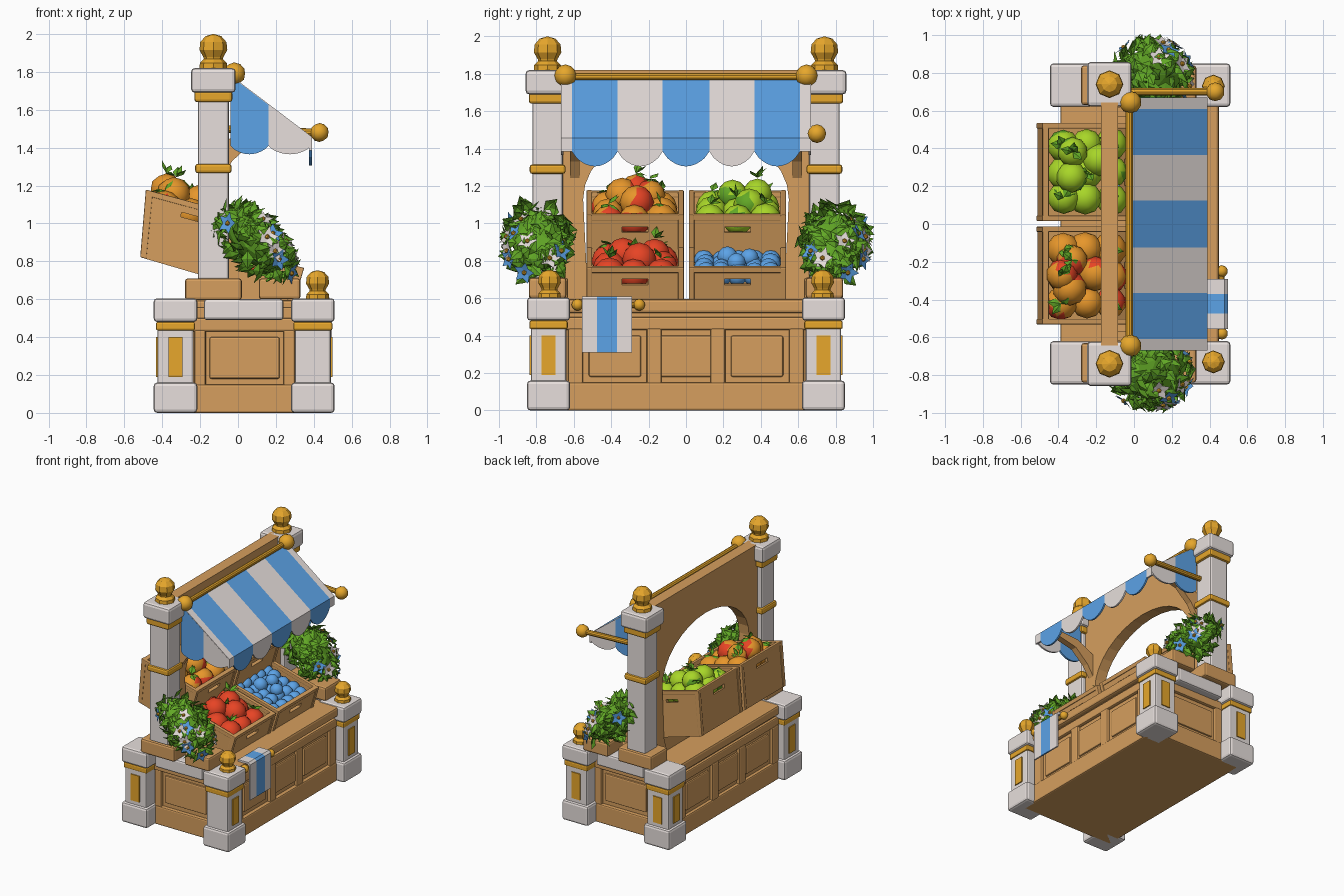
import bpy, bmesh, math, random
from mathutils import Vector, Matrix

if "Cube" in bpy.data.objects:
    bpy.data.objects.remove(bpy.data.objects["Cube"])
random.seed(4)

def material(name, r, g, b):
    m = bpy.data.materials.new(name)
    m.diffuse_color = [((c / 255 + .055) / 1.055) ** 2.4 for c in (r, g, b)] + [1]
    m.use_nodes = True
    m.node_tree.nodes["Principled BSDF"].inputs["Base Color"].default_value = m.diffuse_color
    return m
WOOD = material("wood", 214, 159, 94)
WHITE = material("white_stone", 232, 224, 221)
GOLD = material("gold", 232, 168, 44)
BLUE = material("blue", 95, 168, 238)
RED = material("red", 238, 70, 38)
ORANGE = material("orange", 245, 160, 46)
LIME = material("lime", 168, 214, 40)
LEAF = material("leaf_green", 98, 168, 38)

def finish(name, bm, mats, smooth=False, fix=True):
    if fix:
        bmesh.ops.recalc_face_normals(bm, faces=bm.faces[:])
    me = bpy.data.meshes.new(name)
    for f in bm.faces:
        f.smooth = smooth
    bm.to_mesh(me)
    bm.free()
    for m in mats if isinstance(mats, (list, tuple)) else [mats]:
        me.materials.append(m)
    ob = bpy.data.objects.new(name, me)
    bpy.context.collection.objects.link(ob)
    return ob

def prism(name, pts, axis, a, b, mat, bevel=0.0):
    """Outline pts extruded along axis from a to b."""
    place = {'x': lambda p, t: (t, p[0], p[1]), 'y': lambda p, t: (p[0], t, p[1])}[axis]
    bm = bmesh.new()
    lo, hi = ([bm.verts.new(place(p, t)) for p in pts] for t in (a, b))
    bm.faces.new(lo)
    bm.faces.new(hi[::-1])
    for i in range(len(pts)):
        j = (i + 1) % len(pts)
        bm.faces.new((lo[i], hi[i], hi[j], lo[j]))
    bmesh.ops.recalc_face_normals(bm, faces=bm.faces[:])
    if bevel:
        bmesh.ops.bevel(bm, geom=bm.edges[:], offset=bevel, segments=2, profile=.5, affect='EDGES')
    return finish(name, bm, mat)

def box(name, x0, x1, y0, y1, z0, z1, mat, bevel=0.01):
    return prism(name, [(x0, z0), (x1, z0), (x1, z1), (x0, z1)], 'y', min(y0, y1), max(y0, y1), mat, bevel)

def block(name, cx, cy, h, z0, z1, mat, bevel=0.01):
    return box(name, cx - h, cx + h, cy - h, cy + h, z0, z1, mat, bevel)

def ball(name, c, r, mat, sub=2, two_tone=None):
    bm = bmesh.new()
    bmesh.ops.create_icosphere(bm, subdivisions=sub, radius=r, matrix=Matrix.Translation(c))
    if two_tone is not None:  # blush on one lower side
        d = Vector((random.uniform(-1, 1), random.uniform(-1, 1), random.uniform(-1, .2))).normalized()
        for f in bm.faces:
            f.material_index = int((f.calc_center_median() - Vector(c)).normalized().dot(d) > two_tone)
    return finish(name, bm, mat, sub > 1)

def rod(name, p, q, r, mat):
    p, q = Vector(p), Vector(q)
    bm = bmesh.new()
    rot = (q - p).to_track_quat('Z', 'Y').to_matrix().to_4x4()
    bmesh.ops.create_cone(bm, cap_ends=True, segments=10, radius1=r, radius2=r, depth=(q - p).length,
                          matrix=Matrix.Translation((p + q) / 2) @ rot)
    return finish(name, bm, mat)

def finial(name, x, y, z, s):
    bm = bmesh.new()
    prof = [(.07, 0), (.068, .03), (.048, .05), (.05, .06), (.07, .095), (.066, .135), (.04, .165), (.005, .175)]
    rings = [[bm.verts.new((x + r * s * math.cos(k * math.pi / 4), y + r * s * math.sin(k * math.pi / 4), z + h * s))
              for k in range(8)] for r, h in prof]
    for a, b in zip(rings, rings[1:]):
        for k in range(8):
            bm.faces.new((a[k], a[k - 1], b[k - 1], b[k]))
    bm.faces.new(rings[0])
    bm.faces.new(rings[-1])
    return finish(name, bm, GOLD)

# counter body, plinth and worktop
box("counter_core", -.36, .41, -.71, .71, .01, .56, WOOD)
box("counter_plinth", -.385, .44, -.74, .74, 0, .15, WOOD)
box("counter_rail", -.38, .435, -.735, .735, .43, .5, WOOD)
box("worktop", -.39, .45, -.66, .66, .52, .595, WOOD, .015)
for sx, x in ((-1, -.36), (1, .41)):
    for y in (-.59, -.17, .17, .59):
        box("panel_stile", x - .025, x + .025, y - .04, y + .04, .14, .44, WOOD)
    for y in (-.38, 0, .38):
        box("raised_panel", x - .012, x + .012, y - .14, y + .14, .18, .4, WOOD)

for s in (-1, 1):
    # side panels and stone sill
    for x in (-.2, .27):
        box("side_stile", x - .03, x + .03, s * .69, s * .735, .14, .44, WOOD)
    box("side_raised_panel", -.15, .22, s * .7, s * .722, .18, .4, WOOD)
    box("stone_sill", -.18, .24, s * .64, s * .8, .49, .6, WHITE, .015)
    # corner posts
    for x in (-.33, .395):
        y = s * .735
        block("post_base", x, y, .115, 0, .16, WHITE, .018)
        block("post_shaft", x, y, .095, .14, .48, WHITE, .012)
        block("post_ring", x, y, .103, .435, .48, GOLD, .01)
        block("post_cap", x, y, .115, .48, .605, WHITE, .018)
        o = math.copysign(.099, x)
        box("gold_panel", x + o - .004, x + o + .004, y - .038, y + .038, .19, .4, GOLD, 0)
        if x < 0 or s > 0:
            box("gold_panel", x - .038, x + .038, y + s * .095, y + s * .103, .19, .4, GOLD, 0)
    finial("post_finial", .42, s * .73, .6, .87)
    # tall pillars
    x, y = -.13, s * .74
    box("pillar_foot", -.28, .02, s * .63, s * .84, .595, .71, WOOD, .015)
    block("pillar_shaft", x, y, .082, .7, 1.7, WHITE, .014)
    block("pillar_ring", x, y, .096, 1.265, 1.315, GOLD, .014)
    block("pillar_collar", x, y, .1, 1.64, 1.7, GOLD, .014)
    block("pillar_cap", x, y, .118, 1.69, 1.82, WHITE, .02)
    finial("pillar_finial", x, y, 1.815, 1.05)
    # awning brace
    prism("awning_brace", [(-.1, 1.22), (-.03, 1.33), (.08, 1.43), (.3, 1.48), (.3, 1.52), (.06, 1.5), (-.1, 1.42)],
          'y', s * .57, s * .62, WOOD)
    ball("ridge_ball", (-.02, s * .645, 1.79), .06, GOLD)
    box("planter", .11, .33, s * .64, s * .84, .6, .71, WOOD, .015)

# arched back board
arc = [(.55 * math.cos(t * math.pi / 16), 1.13 + .39 * math.sin(t * math.pi / 16)) for t in range(17)]
prism("arch_board", [(-.67, .59), (-.67, 1.82), (.67, 1.82), (.67, .59), (.49, .59), (.53, .72)] + arc
      + [(-.53, .72), (-.49, .59)], 'x', -.175, -.085, WOOD)
rod("ridge_rod", (-.025, -.64, 1.785), (-.025, .64, 1.785), .02, GOLD)
rod("awning_side_rod", (-.1, .7, 1.5), (.42, .7, 1.48), .02, GOLD)
ball("awning_rod_ball", (.43, .7, 1.48), .05, GOLD)

# striped awning with scalloped valance
def slope(x):
    return 1.775 - (x + .03) * .756
def scallop(a, b, top_a, top_b, zside, drop):
    curve = [(b + (a - b) * k / 10, zside - drop * math.sin(math.pi * k / 10) ** .7) for k in range(11)]
    return [(a, top_a), (b, top_b)] + curve
edges = [-.61, -.365, -.125, .125, .365, .61]
for i, (a, b) in enumerate(zip(edges, edges[1:])):
    m = WHITE if i % 2 else BLUE
    prism("awning_stripe", [(-.03, 1.775), (.39, slope(.39)), (.378, slope(.39) - .02), (-.03, 1.755)], 'y', a, b, m)
    prism("valance_scallop", scallop(a, b, slope(.39), slope(.39), 1.385, .08), 'x', .376, .39, m)
for s in (-1, 1):
    prism("awning_edge", [(-.03, 1.775), (.39, slope(.39)), (.378, slope(.39) - .02), (-.03, 1.755)],
          'y', s * .61, s * .668, WHITE)
    box("valance_edge", .376, .39, s * .61, s * .668, 1.385, slope(.39), WHITE, 0)
    for a, b, m in ((-.04, .16, BLUE), (.16, .388, WHITE)):
        prism("awning_side_flap", scallop(a, b, slope(a) - .005, slope(b) - .005, 1.41, .045), 'y',
              s * .655, s * .669, m)

# towel on its rail
rod("towel_rail", (.465, -.58, .565), (.465, -.25, .565), .016, GOLD)
for y in (-.58, -.25):
    ball("towel_rail_ball", (.465, y, .565), .032, GOLD)
for a, b, m in ((-.555, -.475, WHITE), (-.475, -.37, BLUE), (-.37, -.29, WHITE)):
    prism("towel_stripe", [(.39, .595), (.47, .595), (.485, .58), (.485, .31), (.497, .31), (.497, .595),
                           (.48, .61), (.39, .61)], 'y', a, b, m)

# leaves: folded diamonds whose upper side faces along "face"
def leaf(bm, base, out, face, length, width):
    out = out.normalized()
    side = out.cross(face).normalized()
    up = side.cross(out)
    mid = base + out * length * .45
    b, l, r, t, c = (bm.verts.new(p) for p in (base, mid + side * width, mid - side * width, base + out * length,
                                              mid + up * width * .4))
    for tri in ((b, l, c), (l, t, c), (b, c, r), (r, c, t)):
        bm.faces.new(tri)

def jitter(k):
    return Vector([random.uniform(-k, k) for _ in range(3)])

# crates of produce: a tilted quad section, u runs back to front, v bottom to top
def crate(kind, yc, dx, dz, mats, r, nu, ny, v0, top, tone):
    A, B, C, D = (Vector((x + dx, z + dz)) for x, z in ((-.51, .82), (-.1, .7), (0, 1.04), (-.48, 1.17)))
    P = lambda u, v: A.lerp(B, u).lerp(D.lerp(C, u), v)
    def board(part, u0, u1, v0, v1, y0=-.245, y1=.245, bevel=0):
        prism(kind + "_crate_" + part, [P(u0, v0), P(u1, v0), P(u1, v1), P(u0, v1)], 'y', yc + y0, yc + y1, WOOD, bevel)
    board("floor", 0, 1, 0, .06)
    for u in (0, .95):  # end boards around a hand slot
        e = u + .05
        board("end_lower", u, e, 0, .74)
        board("end_upper", u, e, .83, 1)
        board("end_left", u, e, .74, .83, -.245, -.07)
        board("end_right", u, e, .74, .83, .07, .245)
        board("rim", u - .01, e + .01, .93, 1.02, bevel=.005)
    for s in (-1, 1):
        a, b = s * .245 - .012, s * .245 + .012
        board("side_lower", 0, 1, 0, .76, a, b)
        board("side_upper", 0, 1, .83, 1, a, b)
        board("side_back", 0, .4, .76, .83, a, b)
        board("side_front", .62, 1, .76, .83, a, b)
        board("side_rim", -.01, 1.01, .93, 1.02, a - .003, b + .003, .005)
        for u in (-.015, .935):
            board("corner_strip", u, u + .08, 0, 1.02, a - .003, b + .003, .005)
    spots = [((i + .5) / nu * .84 + .08, ((j + .5) / ny - .5) * .43, v0) for i in range(nu) for j in range(ny)]
    bm = bmesh.new()
    for k, (u, y, v) in enumerate(spots + top):
        p = P(u + random.uniform(-.02, .02), v)
        c = Vector((p.x, yc + y + random.uniform(-.008, .008), p.y))
        ball(kind, c, r * random.uniform(.94, 1.06), mats, 2, tone)
        if r > .06 and k % 2 == 0:
            for _ in range(4):
                leaf(bm, c + Vector((0, 0, r)), jitter(1) + Vector((0, 0, .4)), Vector((.1, .1, 1)), .075, .024)
    finish(kind + "_leaves", bm, LEAF, fix=False)

crate("orange", -.272, 0, 0, [ORANGE, RED], .088, 3, 3, .84,
      [(.3, -.07, 1.06), (.32, .08, 1.06), (.55, .01, 1.05), (.2, .01, 1.1)], .2)
crate("green_apple", .275, 0, 0, [LIME, LEAF], .084, 3, 3, .86,
      [(.3, -.02, 1.06), (.32, .11, 1.09), (.6, .06, 1.03)], .8)
crate("tomato", -.272, .34, -.28, [RED], .088, 3, 3, .82, [(.35, -.06, .98), (.38, .1, .98), (.6, .02, .98)], None)
crate("blueberry", .275, .34, -.28, [BLUE], .053, 5, 5, .82, [(.4, -.05, .95), (.45, .06, .95), (.6, 0, .95)], None)
for y in (-.2, -.33):
    ball("spare_tomato", (-.17, y, .53), .085, RED)

# flower bushes
def flower(p, d, mat):
    bm = bmesh.new()
    q = d.to_track_quat('Z', 'Y')
    ring = [bm.verts.new(p + q @ Vector((r * math.cos(k * math.pi / 5), r * math.sin(k * math.pi / 5), h)))
            for k in range(10) for r, h in [((.062, .014), (.034, .006))[k % 2]]]
    c = bm.verts.new(p)
    for k in range(10):
        bm.faces.new((c, ring[k - 1], ring[k]))
    finish("flower_petals", bm, mat, fix=False)
    ball("flower_centre", p + d * .006, .014, GOLD, 1)

for s in (-1, 1):
    cen = Vector((.09, s * .79, .9))
    def surf(d, k):
        return cen + Vector((d.x * .2 * k, d.y * .175 * k, d.z * .155 * k - d.x * .12 * k))
    bm = bmesh.new()
    bmesh.ops.create_icosphere(bm, subdivisions=2, radius=1)
    for v in bm.verts:
        v.co = surf(v.co, .8)
    finish("bush_core", bm, LEAF)
    bm = bmesh.new()
    for k in range(190):  # evenly spread leaves
        z = 1 - 2 * (k + .5) / 190
        t = k * 2.39996
        h = math.sqrt(1 - z * z)
        d = Vector((h * math.cos(t), h * math.sin(t), z))
        tang = d.cross(jitter(1)).normalized()
        leaf(bm, surf(d, random.uniform(.76, .95)), d * .4 + tang, d + jitter(.25), .1, .034)
    finish("bush_leaves", bm, LEAF, fix=False)
    for x, y, z, m in ((.75, .3, .6, WHITE), (.9, -.3, .2, WHITE), (.3, .9, .4, WHITE), (.9, .4, -.3, BLUE),
                       (-.7, .8, .1, BLUE), (.2, .5, .9, WHITE), (.6, .85, -.1, BLUE), (.8, -.7, .3, BLUE),
                       (.5, .9, .1, WHITE), (.5, .8, .7, BLUE)):
        d = Vector((x, y * s, z)).normalized()
        flower(surf(d, 1.08), d, m)
